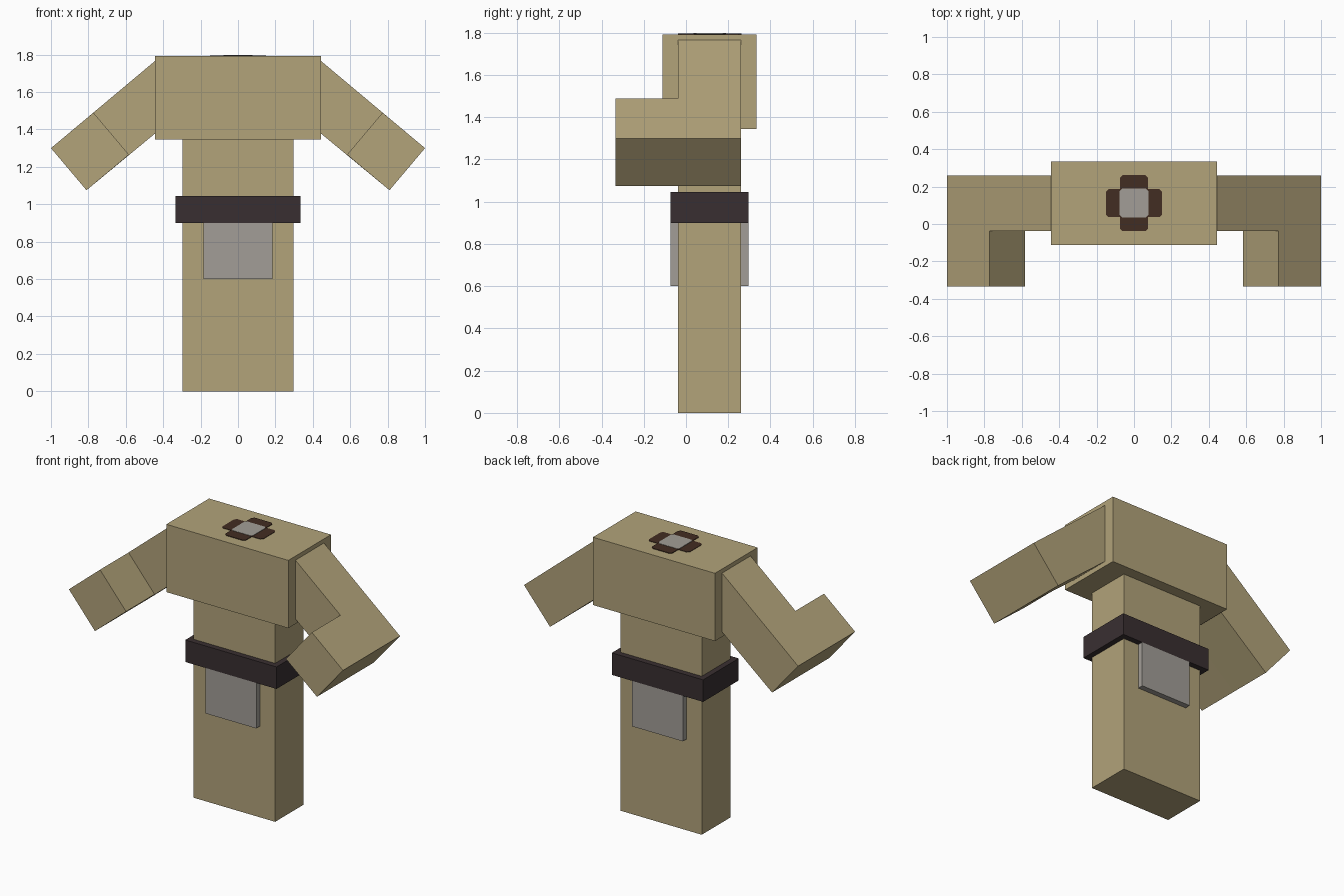
import bpy, bmesh

if "Cube" in bpy.data.objects:
    bpy.data.objects.remove(bpy.data.objects["Cube"])


def material(name, rgb):
    lin = [(c / 255 / 12.92) if c < 11 else ((c / 255 + 0.055) / 1.055) ** 2.4 for c in rgb]
    m = bpy.data.materials.new(name)
    m.diffuse_color = (*lin, 1)
    m.use_nodes = True
    m.node_tree.nodes["Principled BSDF"].inputs["Base Color"].default_value = m.diffuse_color
    return m


TAN = material("tan cloth", (178, 163, 122))
BELT = material("dark belt", (57, 47, 49))
GREY = material("light grey", (162, 158, 151))
BROWN = material("dark brown", (66, 45, 34))


def prism(name, outline, offset, depth, mat):
    """Extrude a polygon of 3D points by a vector."""
    bm = bmesh.new()
    face = bm.faces.new([bm.verts.new(p) for p in outline])
    ext = bmesh.ops.extrude_face_region(bm, geom=[face], use_keep_orig=True)
    moved = [v for v in ext["geom"] if isinstance(v, bmesh.types.BMVert)]
    bmesh.ops.translate(bm, verts=moved, vec=[a * depth for a in offset])
    bmesh.ops.recalc_face_normals(bm, faces=bm.faces)
    mesh = bpy.data.meshes.new(name)
    bm.to_mesh(mesh)
    bm.free()
    mesh.materials.append(mat)
    ob = bpy.data.objects.new(name, mesh)
    bpy.context.collection.objects.link(ob)
    return ob


def box(name, x, y0, y1, z0, z1, mat):
    return prism(name, [(-x, y0, z0), (x, y0, z0), (x, y1, z0), (-x, y1, z0)],
                 (0, 0, 1), z1 - z0, mat)


# Body column, broad shoulder block, belt and hanging flaps
box("lower_body", 0.297, -0.037, 0.26, 0, 1.345, TAN)
box("shoulder_block", 0.445, -0.111, 0.334, 1.345, 1.792, TAN)
box("belt", 0.333, -0.074, 0.297, 0.90, 1.045, BELT)
box("front_flap", 0.185, -0.074, -0.037, 0.60, 0.90, GREY)
box("back_flap", 0.185, 0.26, 0.297, 0.60, 0.90, GREY)

# Sloping arms, each with a forearm bent forward
upper = [(0.445, 1.765), (1.0, 1.30), (0.81, 1.075), (0.445, 1.377)]
fore = [(0.773, 1.49), (1.0, 1.30), (0.81, 1.075), (0.583, 1.265)]
for side, s in (("right", 1), ("left", -1)):
    prism(side + "_upper_arm", [(s * x, -0.037, z) for x, z in upper], (0, 1, 0), 0.297, TAN)
    prism(side + "_forearm", [(s * x, -0.334, z) for x, z in fore], (0, 1, 0), 0.297, TAN)

# Neck emblem: four brown tabs around a grey centre with clipped corners
CY, TOP, C = 0.112, 1.792, 0.014


def clipped_plate(name, cx, cy, hx, hy, h, mat):
    pts = [(hx - C, -hy), (hx, C - hy), (hx, hy - C), (hx - C, hy),
           (C - hx, hy), (-hx, hy - C), (-hx, C - hy), (C - hx, -hy)]
    prism(name, [(cx + x, cy + y, TOP) for x, y in pts], (0, 0, 1), h, mat)


clipped_plate("neck_tabs_across", 0, CY, 0.15, 0.075, 0.003, BROWN)
clipped_plate("neck_tabs_along", 0, CY, 0.075, 0.15, 0.004, BROWN)
clipped_plate("neck_centre", 0, CY, 0.077, 0.077, 0.006, GREY)
